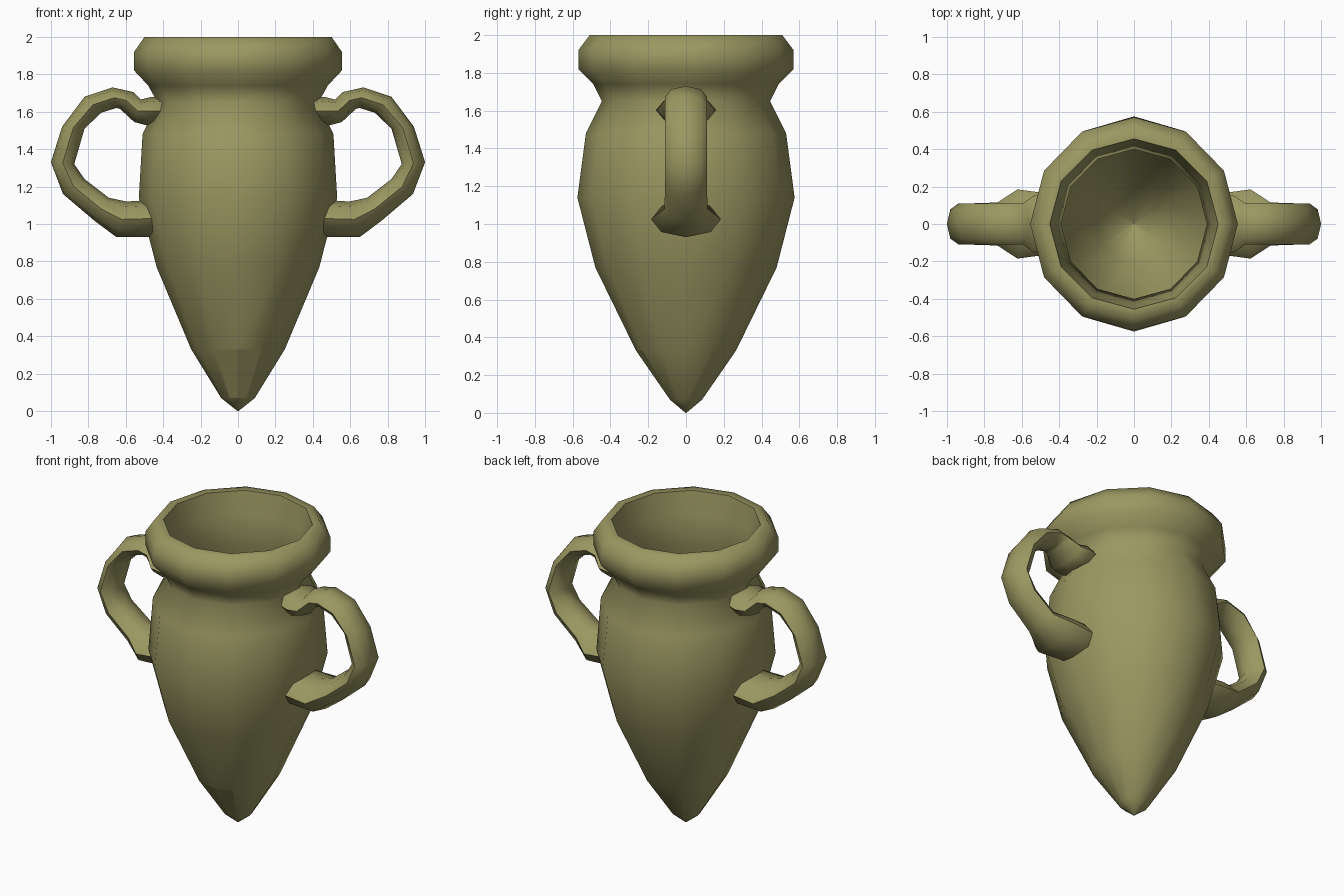
import bpy, bmesh
from math import sin, cos, pi, radians
from mathutils import Vector

cube = bpy.data.objects.get("Cube")
if cube:
    bpy.data.objects.remove(cube, do_unlink=True)

clay = bpy.data.materials.new("olive clay")
clay.use_nodes = True
colour = (0.33, 0.315, 0.122, 1)
clay.diffuse_color = colour
bsdf = clay.node_tree.nodes["Principled BSDF"]
bsdf.inputs["Base Color"].default_value = colour
bsdf.inputs["Roughness"].default_value = 0.8


def loft(name, rings, angle):
    """Skin a list of equal closed rings and cap both ends."""
    bm = bmesh.new()
    loops = [[bm.verts.new(p) for p in ring] for ring in rings]
    n = len(loops[0])
    for a, b in zip(loops, loops[1:]):
        for i in range(n):
            j = (i + 1) % n
            bm.faces.new((a[i], a[j], b[j], b[i]))
    bm.faces.new(loops[0])
    bm.faces.new(loops[-1])
    bmesh.ops.remove_doubles(bm, verts=bm.verts, dist=0.0005)
    bmesh.ops.recalc_face_normals(bm, faces=bm.faces)
    mesh = bpy.data.meshes.new(name)
    bm.to_mesh(mesh)
    bm.free()
    mesh.materials.append(clay)
    obj = bpy.data.objects.new(name, mesh)
    bpy.context.collection.objects.link(obj)
    bpy.ops.object.select_all(action="DESELECT")
    obj.select_set(True)
    bpy.context.view_layer.objects.active = obj
    bpy.ops.object.shade_smooth_by_angle(angle=radians(angle))
    return obj


# Jar: height, depth radius, width radius; up the outside, down the inside
profile = [
    (0.0, 0.002, 0.002), (0.07, 0.085, 0.09), (0.33, 0.265, 0.25),
    (0.77, 0.48, 0.435), (1.14, 0.575, 0.53), (1.48, 0.53, 0.51),
    (1.65, 0.445, 0.43), (1.74, 0.49, 0.48), (1.82, 0.57, 0.555),
    (1.92, 0.57, 0.555), (2.0, 0.51, 0.50), (2.0, 0.455, 0.45),
    (1.85, 0.43, 0.42), (1.65, 0.40, 0.39), (1.48, 0.48, 0.46),
    (1.14, 0.52, 0.48), (0.77, 0.43, 0.39), (0.35, 0.21, 0.20),
    (0.12, 0.002, 0.002),
]
sides = 12
jar = loft("jar_body", [
    [Vector((rx * sin(2 * pi * i / sides), -ry * cos(2 * pi * i / sides), z))
     for i in range(sides)] for z, ry, rx in profile], 65)

# Faceted pair of faces at the front of the foot
for face in jar.data.polygons:
    c = face.center
    if c.z < 0.3 and c.y < 0 and abs(c.x) < 0.06 and -c.y > 2 * abs(c.x) and c.z > 0.1 \
            and face.normal.y < 0:
        face.use_smooth = False

# Handle: outer edge x, z; inner edge x, z; half width
stations = [
    (0.39, 1.67, 0.39, 1.54, 0.13), (0.46, 1.68, 0.48, 1.525, 0.16),
    (0.52, 1.665, 0.555, 1.545, 0.15), (0.56, 1.705, 0.63, 1.615, 0.11),
    (0.67, 1.73, 0.65, 1.62, 0.11), (0.82, 1.68, 0.73, 1.595, 0.11),
    (0.94, 1.52, 0.82, 1.51, 0.11), (1.0, 1.33, 0.875, 1.32, 0.11),
    (0.935, 1.16, 0.82, 1.24, 0.11), (0.77, 1.02, 0.69, 1.14, 0.115),
    (0.65, 0.93, 0.595, 1.12, 0.185), (0.44, 0.93, 0.44, 1.13, 0.16),
]
rings = []
for ox, oz, ix, iz, width in stations:
    outer, inner = Vector((ox, 0, oz)), Vector((ix, 0, iz))
    mid, half = (outer + inner) / 2, (outer - inner) / 2
    rings.append([mid + half * cos(pi * i / 4) + Vector((0, width * sin(pi * i / 4), 0))
                  for i in range(8)])
handle = loft("side_handles", rings, 60)
mirror = handle.modifiers.new("both sides", "MIRROR")
mirror.use_axis = (True, False, False)
